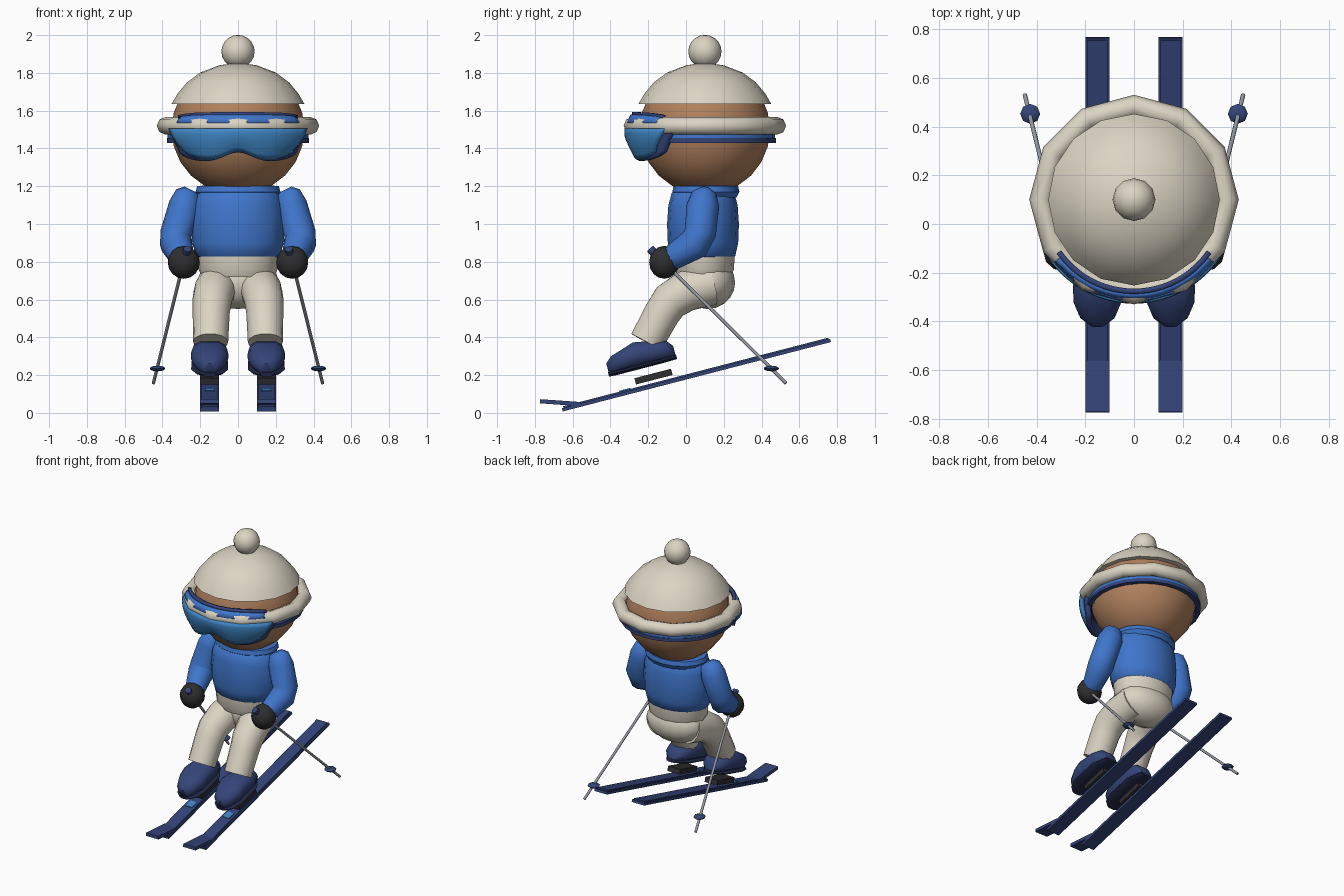
import bpy, bmesh, math
from mathutils import Vector, Matrix

if "Cube" in bpy.data.objects:
    bpy.data.objects.remove(bpy.data.objects["Cube"])

def mat(name, r, g, b):
    m = bpy.data.materials.new(name)
    m.diffuse_color = (r, g, b, 1)
    m.use_nodes = True
    m.node_tree.nodes["Principled BSDF"].inputs["Base Color"].default_value = m.diffuse_color
    return m

CREAM = mat("cream", 0.71, 0.66, 0.55)
SKIN = mat("skin", 0.44, 0.22, 0.11)
BLUE = mat("jumper blue", 0.05, 0.18, 0.60)
NAVY = mat("navy", 0.034, 0.058, 0.19)
DARK = mat("dark navy", 0.015, 0.02, 0.06)
LENS = mat("lens blue", 0.05, 0.24, 0.56)
BLACK = mat("black", 0.028, 0.028, 0.03)
GREY = mat("pole grey", 0.30, 0.32, 0.36)
TILT = math.radians(14.5)

def finish(name, bm, m, angle=40):
    bmesh.ops.recalc_face_normals(bm, faces=bm.faces[:])
    me = bpy.data.meshes.new(name)
    bm.to_mesh(me)
    bm.free()
    me.materials.append(m)
    me.shade_smooth()
    me.set_sharp_from_angle(angle=math.radians(angle))
    ob = bpy.data.objects.new(name, me)
    bpy.context.collection.objects.link(ob)
    return ob

def skin_rings(name, rings, m, closed=False, angle=40):
    """Bridge equal rings of points; cap the ends unless closed into a loop."""
    bm = bmesh.new()
    vs = [[bm.verts.new(p) for p in ring] for ring in rings]
    n = len(vs[0])
    pairs = list(zip(vs, vs[1:])) + ([(vs[-1], vs[0])] if closed else [])
    for a, b in pairs:
        for i in range(n):
            bm.faces.new((a[i], a[(i + 1) % n], b[(i + 1) % n], b[i]))
    if not closed:
        bm.faces.new(vs[0])
        bm.faces.new(vs[-1])
    return finish(name, bm, m, angle)

def lathe(name, profile, y, m, n=16, sy=1.0, closed=False, angle=40):
    """Turn (radius, height) points around a vertical axis at x = 0."""
    rings = [[(r * math.sin(k * math.tau / n), y + sy * r * math.cos(k * math.tau / n), z)
              for k in range(n)] for r, z in profile]
    return skin_rings(name, rings, m, closed, angle)

def tube(name, pts, m, n=12, angle=60):
    """Round limb through (x, y, z, radius) points."""
    ps = [Vector(p[:3]) for p in pts]
    rings = []
    for i, p in enumerate(ps):
        t = (ps[min(i + 1, len(ps) - 1)] - ps[max(i - 1, 0)]).normalized()
        u = (Vector((1, 0, 0)) - t * t.x).normalized()
        w = t.cross(u)
        rings.append([p + pts[i][3] * (u * math.cos(k * math.tau / n) + w * math.sin(k * math.tau / n))
                      for k in range(n)])
    return skin_rings(name, rings, m, angle=angle)

def ball(name, c, r, m, u=12, v=8):
    bm = bmesh.new()
    bmesh.ops.create_uvsphere(bm, u_segments=u, v_segments=v, radius=1,
                              matrix=Matrix.Translation(c) @ Matrix.Diagonal((*r, 1)))
    return finish(name, bm, m, 60)

def box(name, c, d, tilt, m):
    bm = bmesh.new()
    bmesh.ops.create_cube(bm, size=1, matrix=Matrix.Translation(c)
                          @ Matrix.Rotation(tilt, 4, 'X') @ Matrix.Diagonal((*d, 1)))
    return finish(name, bm, m, 30)

def loft(name, sections, c, tilt, m, n=12):
    """Rounded form along y from (y, half width, low, high) sections."""
    M = Matrix.Translation(c) @ Matrix.Rotation(tilt, 4, 'X')
    rings = []
    for y, w, lo, hi in sections:
        ring = []
        for k in range(n):
            a = k * math.tau / n
            ring.append(M @ Vector((w * math.cos(a), y,
                                    (lo + hi) / 2 + (hi - lo) / 2 * max(-1, min(1, 1.25 * math.sin(a))))))
        rings.append(ring)
    return skin_rings(name, rings, m, angle=45)

def visor(name, low, high, spread, radius, thick, m, cols=24, rows=6):
    """Curved shield wrapped round the face."""
    bm = bmesh.new()
    grid = []
    for j in range(rows + 1):
        v = j / rows
        row = []
        for i in range(cols + 1):
            t = 2 * i / cols - 1
            a, r = math.radians(t * spread(v)), radius(v)
            z = low(t) + (high(t) - low(t)) * v
            row.append(bm.verts.new((r * math.sin(a), 0.1 - r * math.cos(a), z)))
        grid.append(row)
    for a, b in zip(grid, grid[1:]):
        for i in range(cols):
            bm.faces.new((a[i], a[i + 1], b[i + 1], b[i]))
    ob = finish(name, bm, m, 50)
    mod = ob.modifiers.new("thickness", 'SOLIDIFY')
    mod.thickness, mod.offset = thick, 0
    return ob

# Head and hat
ball("head", (0, 0.1, 1.5), (0.352, 0.345, 0.345), SKIN, 16, 12)
lathe("hat", [(0.352, 1.635), (0.32, 1.69), (0.27, 1.75), (0.2, 1.802), (0.1, 1.84), (0.015, 1.852)],
      0.1, CREAM, 16)
ball("pompom", (0, 0.1, 1.913), (0.088, 0.088, 0.088), CREAM, 12, 10)
lathe("hat_brim", [(0.383 + 0.047 * math.cos(k * math.tau / 8), 1.52 + 0.047 * math.sin(k * math.tau / 8))
                   for k in range(8)], 0.1, CREAM, 12, closed=True, angle=60)

# Goggles: frame, lens, upper bands and strap
def lens_low(t):
    return 1.342 + 0.052 * math.exp(-(t / 0.28) ** 2) + 0.045 * t ** 4
visor("goggle_frame", lambda t: lens_low(t) - 0.012, lambda t: 1.50, lambda v: 54 + 12 * v,
      lambda v: 0.362 + 0.02 * v, 0.035, NAVY)
visor("goggle_lens", lens_low, lambda t: 1.505, lambda v: 47 + 13 * v,
      lambda v: 0.372 + 0.04 * math.sin(v * 1.9), 0.03, LENS)
visor("goggle_band", lambda t: 1.532, lambda t: 1.575 - 0.012 * t ** 4, lambda v: 52,
      lambda v: 0.405 - 0.02 * v, 0.02, BLUE, rows=2)
visor("goggle_top_rim", lambda t: 1.57 - 0.015 * t ** 4, lambda t: 1.592 - 0.015 * t ** 4, lambda v: 55,
      lambda v: 0.376, 0.022, NAVY, rows=1)
for name, lo, hi, r, m in (("strap_lower", 1.43, 1.455, 0.376, NAVY), ("strap_upper", 1.455, 1.475, 0.372, BLUE)):
    lathe(name, [(r, lo), (r, hi), (r - 0.03, hi), (r - 0.03, lo)], 0.1, m, 24, closed=True)

# Jumper, collar, hem and hips
lathe("jumper", [(0.19, 0.815), (0.222, 0.83), (0.242, 0.9), (0.247, 1.0), (0.238, 1.1), (0.215, 1.165), (0.17, 1.19)],
      0.09, BLUE, 16, 0.77, angle=50)
lathe("collar", [(0.18, 1.135), (0.205, 1.14), (0.225, 1.17), (0.216, 1.2), (0.17, 1.205)], 0.105, BLUE, 16, 0.79)
lathe("trouser_waist", [(0.19, 0.72), (0.21, 0.76), (0.215, 0.835), (0.18, 0.845)], 0.09, CREAM, 16, 0.78)
ball("hips", (0, 0.115, 0.69), (0.215, 0.145, 0.14), CREAM, 16, 10)

for s, side in ((-1, "left"), (1, "right")):
    # Arms and gloves
    tube(side + "_arm", [(s * 0.255, 0.095, 1.185, 0.03), (s * 0.265, 0.095, 1.165, 0.065),
                         (s * 0.28, 0.09, 1.1, 0.086), (s * 0.328, 0.075, 0.95, 0.084),
                         (s * 0.328, 0.045, 0.895, 0.086), (s * 0.295, -0.075, 0.82, 0.066)], BLUE)
    ball(side + "_glove", (s * 0.287, -0.115, 0.797), (0.085, 0.08, 0.087), BLACK)

    # Legs
    tube(side + "_leg", [(s * 0.1, 0.13, 0.68, 0.115), (s * 0.125, 0.0, 0.645, 0.11),
                         (s * 0.138, -0.085, 0.59, 0.104), (s * 0.142, -0.125, 0.53, 0.098),
                         (s * 0.145, -0.21, 0.375, 0.093)], CREAM, 14)

    # Boots and bindings
    loft(side + "_boot", [(-0.183, 0.03, 0, 0.06), (-0.15, 0.07, 0, 0.09), (-0.08, 0.098, 0, 0.112),
                          (-0.02, 0.1, 0, 0.132), (0.1, 0.095, 0, 0.112), (0.155, 0.075, 0, 0.095),
                          (0.183, 0.04, 0, 0.06)], (s * 0.15, -0.23, 0.25), TILT, NAVY)
    loft(side + "_sole", [(-0.186, 0.035, -0.012, 0.012), (-0.15, 0.076, -0.014, 0.012),
                          (-0.08, 0.098, -0.014, 0.012), (0.1, 0.096, -0.014, 0.012),
                          (0.186, 0.045, -0.012, 0.012)], (s * 0.15, -0.23, 0.25), TILT, DARK)
    box(side + "_binding", (s * 0.15, -0.172, 0.192), (0.1, 0.2, 0.034), TILT, BLACK)

    # Skis with top sheet, raised tip and a painted mark
    up = Vector((0, -math.sin(TILT), math.cos(TILT)))
    mid = Vector((s * 0.15, 0.055, 0.2))
    box(side + "_ski", mid, (0.1, 1.466, 0.018), TILT, NAVY)
    box(side + "_ski_top_sheet", mid + up * 0.011, (0.084, 1.45, 0.012), TILT, NAVY)
    box(side + "_ski_tip", (s * 0.15, -0.665, 0.054), (0.1, 0.215, 0.022), math.radians(-4), NAVY)
    along = Vector((0, math.cos(TILT), math.sin(TILT)))
    box(side + "_ski_mark", mid + up * 0.019 - along * 0.385, (0.05, 0.06, 0.006), TILT, LENS)

    # Poles with grip and basket
    tube(side + "_pole", [(s * 0.285, -0.13, 0.81, 0.009), (s * 0.448, 0.53, 0.157, 0.009)], GREY, 8)
    tube(side + "_pole_grip", [(s * 0.268, -0.19, 0.868, 0.022), (s * 0.285, -0.12, 0.80, 0.022)], NAVY, 8)
    ball(side + "_pole_basket", (s * 0.426, 0.452, 0.235), (0.041, 0.041, 0.015), NAVY, 8, 6)
